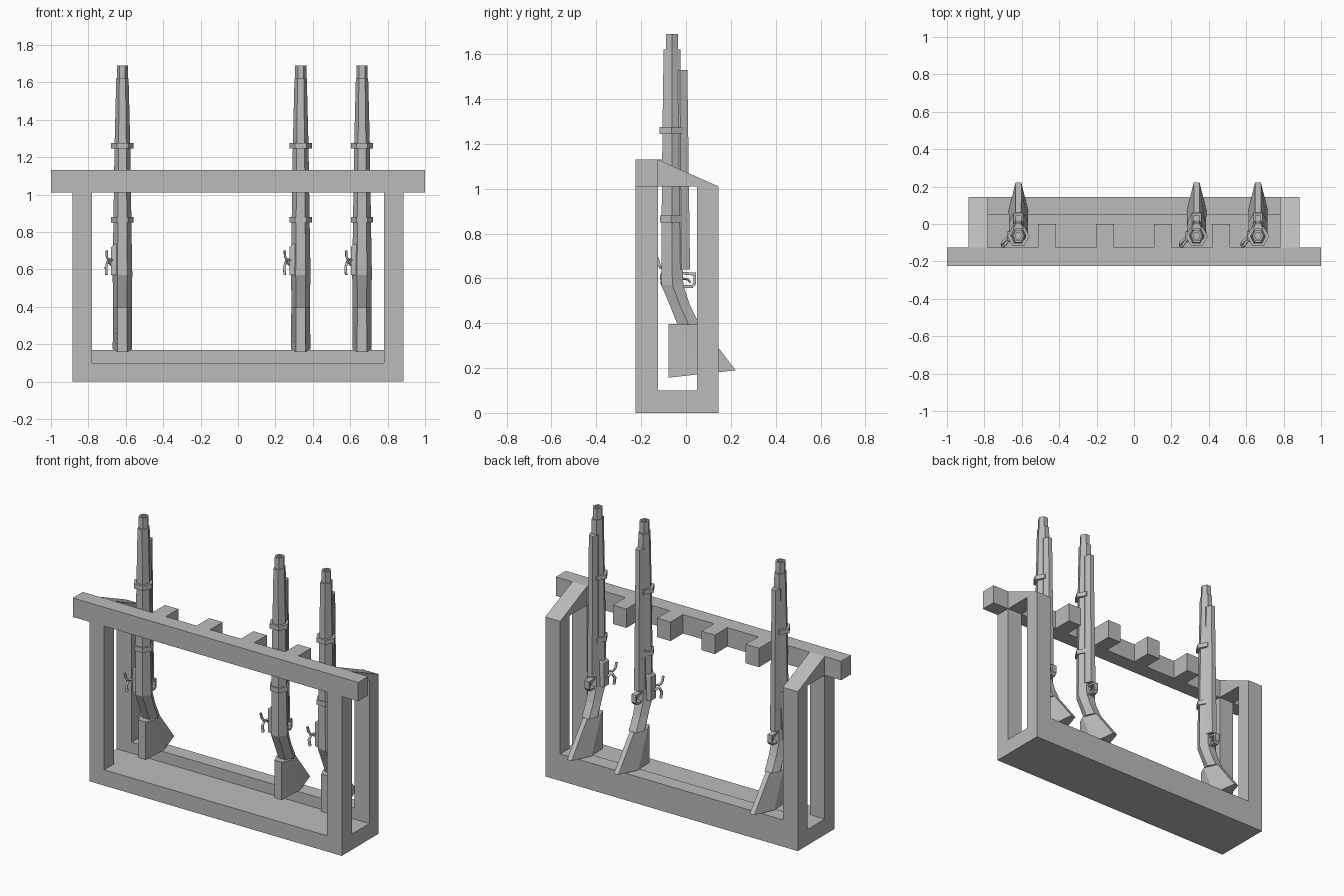
import bpy, bmesh
from mathutils import Vector

if "Cube" in bpy.data.objects:
    bpy.data.objects.remove(bpy.data.objects["Cube"], do_unlink=True)

grey = bpy.data.materials.new("plain_grey")
grey.use_nodes = True
colour = (0.5, 0.5, 0.5, 1)
grey.diffuse_color = colour
grey.node_tree.nodes["Principled BSDF"].inputs["Base Color"].default_value = colour


def finish(name, bm):
    bmesh.ops.recalc_face_normals(bm, faces=bm.faces)
    mesh = bpy.data.meshes.new(name)
    bm.to_mesh(mesh)
    bm.free()
    mesh.materials.append(grey)
    return mesh


def place(name, mesh, x=0):
    obj = bpy.data.objects.new(name, mesh)
    obj.location.x = x
    bpy.context.collection.objects.link(obj)
    return obj


def loft(name, rings):
    """Skin a stack of rings of equal point count and cap both ends."""
    bm = bmesh.new()
    loops = [[bm.verts.new(p) for p in ring] for ring in rings]
    for a, b in zip(loops, loops[1:]):
        for i in range(len(a)):
            j = (i + 1) % len(a)
            bm.faces.new((a[i], a[j], b[j], b[i]))
    bm.faces.new(loops[0])
    bm.faces.new(loops[-1])
    return finish(name, bm)


def hexagon(z, front, back, half, z_back=None, shoulder=0.5, ridge=0.5):
    """Six-sided section: flat front, widest at the shoulder, ridge at the back."""
    z_back = z if z_back is None else z_back
    mid = front + (back - front) * shoulder
    z_mid = z + (z_back - z) * shoulder
    return [(-half / 2, front, z), (half / 2, front, z), (half, mid, z_mid),
            (half * ridge, back, z_back), (-half * ridge, back, z_back), (-half, mid, z_mid)]


def box(name, x, y, z):
    return loft(name, [[(x[0], y[0], h), (x[1], y[0], h), (x[1], y[1], h), (x[0], y[1], h)]
                       for h in z])


def rod(name, points, radius, closed=False):
    """Thin square rod following a path."""
    curve = bpy.data.curves.new(name, 'CURVE')
    curve.dimensions = '3D'
    curve.bevel_depth = radius
    curve.bevel_resolution = 0
    curve.use_fill_caps = True
    spline = curve.splines.new('POLY')
    spline.points.add(len(points) - 1)
    for p, co in zip(spline.points, points):
        p.co = (*co, 1)
    spline.use_cyclic_u = closed
    helper = bpy.data.objects.new(name, curve)
    bpy.context.collection.objects.link(helper)
    bpy.context.view_layer.update()
    mesh = bpy.data.meshes.new_from_object(
        helper.evaluated_get(bpy.context.evaluated_depsgraph_get()))
    bpy.data.objects.remove(helper, do_unlink=True)
    mesh.materials.clear()
    mesh.materials.append(grey)
    return mesh


# Rack frame
FRONT, FRONT_IN, BACK_IN, BACK = -0.225, -0.125, 0.05, 0.145
OUT, INN = 0.885, 0.78
LOW, HIGH, TOP = 0.1, 1.01, 1.13
place("base", box("base", (-OUT, OUT), (FRONT, BACK), (0, LOW)))
place("back_rail", box("back_rail", (-INN, INN), (BACK_IN, BACK), (LOW, 0.17)))
place("front_bar", box("front_bar", (-1, 1), (FRONT, FRONT_IN), (HIGH, TOP)))
for side, s in (("left", 1), ("right", -1)):
    span = sorted((s * INN, s * OUT))
    place(side + "_front_post", box("front_post", span, (FRONT, FRONT_IN), (LOW, HIGH)))
    place(side + "_back_post", box("back_post", span, (BACK_IN, BACK), (LOW, HIGH)))
    wedge = [[(x, FRONT_IN, HIGH), (x, BACK, HIGH), (x, FRONT_IN, TOP)] for x in span]
    place(side + "_sloped_brace", loft("sloped_brace", wedge))

# Divider blocks between the slots
for i in range(4):
    x = -0.465 + 0.31 * i
    place(f"divider_{i + 1}", box("divider", (x - 0.047, x + 0.047), (FRONT_IN, 0), (HIGH, TOP)))

# Long gun parts, shared by all copies
parts = {
    "barrel": loft("barrel", [
        hexagon(1.62, -0.1, -0.025, 0.033), hexagon(1.26, -0.105, -0.022, 0.042),
        hexagon(0.73, -0.11, -0.015, 0.05), hexagon(0.57, -0.11, -0.012, 0.053)]),
    "muzzle": loft("muzzle", [
        hexagon(1.6, -0.09, -0.035, 0.03), hexagon(1.69, -0.09, -0.035, 0.03),
        hexagon(1.69, -0.079, -0.046, 0.018), hexagon(1.63, -0.079, -0.046, 0.018)]),
    "fore_stock": loft("fore_stock", [
        hexagon(1.53, -0.06, 0.006, 0.027), hexagon(0.64, -0.06, 0.018, 0.034)]),
    "upper_band": loft("upper_band", [
        hexagon(z, -0.118, -0.013, 0.06) for z in (1.245, 1.275)]),
    "lower_band": loft("lower_band", [
        hexagon(z, -0.116, -0.016, 0.06) for z in (0.85, 0.88)]),
    "grip": loft("grip", [
        hexagon(0.57, -0.11, -0.012, 0.053), hexagon(0.48, -0.072, 0.018, 0.05),
        hexagon(0.395, -0.038, 0.06, 0.05)]),
    "butt": loft("butt", [
        hexagon(0.397, -0.078, 0.062, 0.05, shoulder=0.4, ridge=0.3),
        hexagon(0.157, -0.078, 0.222, 0.052, 0.19, shoulder=0.5, ridge=0.3)]),
    "receiver_side": loft("receiver_side", [
        [(-0.03, -0.1, z), (x, -0.09, z), (x, -0.04, z), (-0.03, -0.03, z)]
        for z, x in ((0.57, -0.06), (0.72, -0.06), (0.735, -0.04))]),
    "bolt_lever": rod("bolt_lever", [
        (-0.05, -0.08, 0.65), (-0.075, -0.115, 0.65), (-0.084, -0.122, 0.67),
        (-0.084, -0.132, 0.7)], 0.008),
    "bolt_handle": rod("bolt_handle", [
        (-0.05, -0.07, 0.62), (-0.08, -0.095, 0.64), (-0.088, -0.11, 0.61),
        (-0.085, -0.105, 0.57)], 0.009),
    "trigger": rod("trigger", [(0, -0.02, 0.6), (0, 0.01, 0.595), (0, 0.02, 0.58)], 0.005),
}
# Trigger guard: a flat strap with a rectangular opening
outer = [(-0.025, 0.63), (0.045, 0.625), (0.045, 0.575), (0.03, 0.558), (-0.025, 0.558)]
inner = [(-0.015, 0.617), (0.033, 0.613), (0.033, 0.58), (0.025, 0.57), (-0.015, 0.57)]
bm = bmesh.new()
ring = [[bm.verts.new((x, y, z)) for y, z in shape]
        for x, shape in ((-0.016, outer), (0.016, outer), (0.016, inner), (-0.016, inner))]
for a, b in zip(ring, ring[1:] + ring[:1]):
    for i in range(5):
        j = (i + 1) % 5
        bm.faces.new((a[i], a[j], b[j], b[i]))
parts["trigger_guard"] = finish("trigger_guard", bm)

# Stand the guns in the occupied slots
for n, x in enumerate((-0.618, 0.335, 0.663), 1):
    for name, mesh in parts.items():
        place(f"gun_{n}_{name}", mesh, x)
